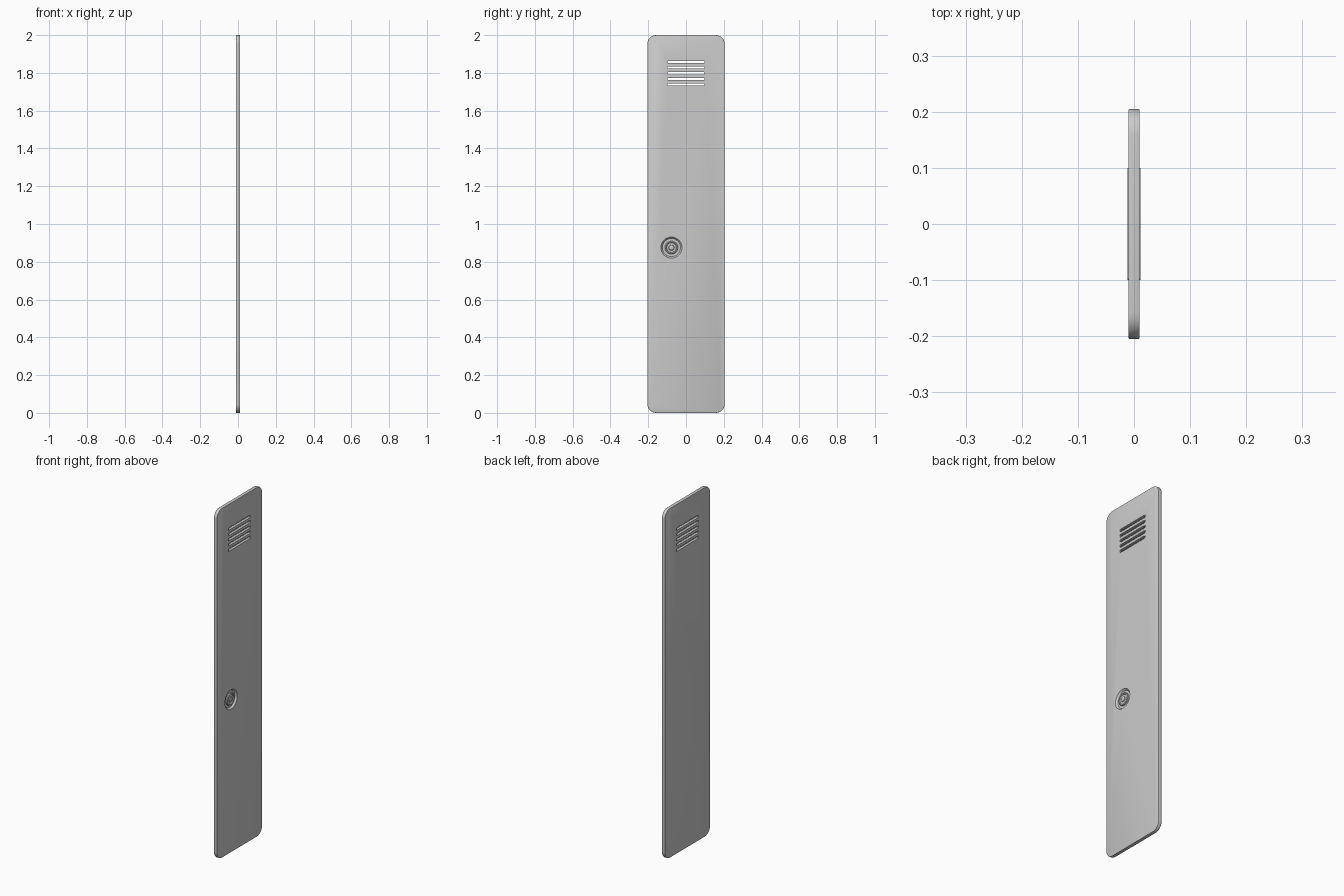
import bpy, bmesh, math
from mathutils import Matrix

if "Cube" in bpy.data.objects:
    bpy.data.objects.remove(bpy.data.objects["Cube"])

SLOTS = [1.738 + 0.03 * i for i in range(5)]
LOCK_Y, LOCK_Z = -0.077, 0.875


def finish(bm, name):
    bmesh.ops.recalc_face_normals(bm, faces=bm.faces)
    mesh = bpy.data.meshes.new(name)
    bm.to_mesh(mesh)
    bm.free()
    ob = bpy.data.objects.new(name, mesh)
    bpy.context.collection.objects.link(ob)
    return ob


def smooth(ob):
    bpy.ops.object.select_all(action='DESELECT')
    ob.select_set(True)
    bpy.context.view_layer.objects.active = ob
    bpy.ops.object.shade_smooth_by_angle(angle=math.radians(35))


def rounded(bm, w, h, r, n, z, x0, x1):
    """Extruded rounded rectangle in the yz plane."""
    pts = []
    for k, (sy, sz) in enumerate([(1, 1), (-1, 1), (-1, -1), (1, -1)]):
        for i in range(n + 1):
            a = math.pi / 2 * (k + i / n)
            pts.append((sy * (w / 2 - r) + r * math.cos(a), z + sz * (h / 2 - r) + r * math.sin(a)))
    f = bm.faces.new([bm.verts.new((x0, y, zz)) for y, zz in pts])
    ext = bmesh.ops.extrude_face_region(bm, geom=[f])
    vs = [v for v in ext['geom'] if isinstance(v, bmesh.types.BMVert)]
    bmesh.ops.translate(bm, verts=vs, vec=(x1 - x0, 0, 0))


def lathe(name, profile, n=32):
    """Spin (radius, x) points about the lock axis."""
    bm = bmesh.new()
    vs = [bm.verts.new((x, r, 0)) for r, x in profile]
    es = [bm.edges.new(p) for p in zip(vs, vs[1:])]
    bmesh.ops.spin(bm, geom=vs + es, axis=(1, 0, 0), cent=(0, 0, 0), angle=2 * math.pi, steps=n)
    bmesh.ops.remove_doubles(bm, verts=bm.verts, dist=1e-5)
    bmesh.ops.translate(bm, verts=bm.verts, vec=(0, LOCK_Y, LOCK_Z))
    return finish(bm, name)


def cut(ob, cutter):
    m = ob.modifiers.new('cut', 'BOOLEAN')
    m.operation, m.object, m.solver = 'DIFFERENCE', cutter, 'EXACT'
    cutter.hide_render = True
    cutter.hide_viewport = False
    cutter.display_type = 'WIRE'


# Door panel with rounded corners and softened rims
bm = bmesh.new()
rounded(bm, 0.41, 2.0, 0.047, 6, 1.0, -0.01, 0.01)
rim = [e for e in bm.edges if abs(e.verts[0].co.x - e.verts[1].co.x) < 1e-6]
bmesh.ops.bevel(bm, geom=rim, offset=0.002, segments=2, profile=0.5, affect='EDGES')
door = finish(bm, 'door_panel')

# Through slots for the vent
bm = bmesh.new()
for z in SLOTS:
    rounded(bm, 0.194, 0.012, 0.003, 3, z, -0.03, 0.03)
slot_cutter = finish(bm, 'slot_cutter')
cut(door, slot_cutter)

# Lock recess
recess = lathe('recess_cutter', [(0, 0.0), (0.048, 0.0), (0.056, 0.0101), (0.056, 0.02), (0, 0.02)])
cut(door, recess)
smooth(door)

# Thin raised rims around each slot
for i, z in enumerate(SLOTS):
    bm = bmesh.new()
    rounded(bm, 0.2, 0.017, 0.005, 3, z, -0.0115, 0.0115)
    ob = finish(bm, f'vent_rim_{i + 1}')
    cut(ob, slot_cutter)
    smooth(ob)

# Turning lock set in the recess
smooth(lathe('lock_knob', [(0, -0.001), (0.035, -0.001), (0.035, 0.006), (0.032, 0.009),
                           (0.028, 0.009), (0.025, 0.005), (0.015, 0.005), (0.013, 0.009),
                           (0.011, 0.01), (0, 0.01)]))
